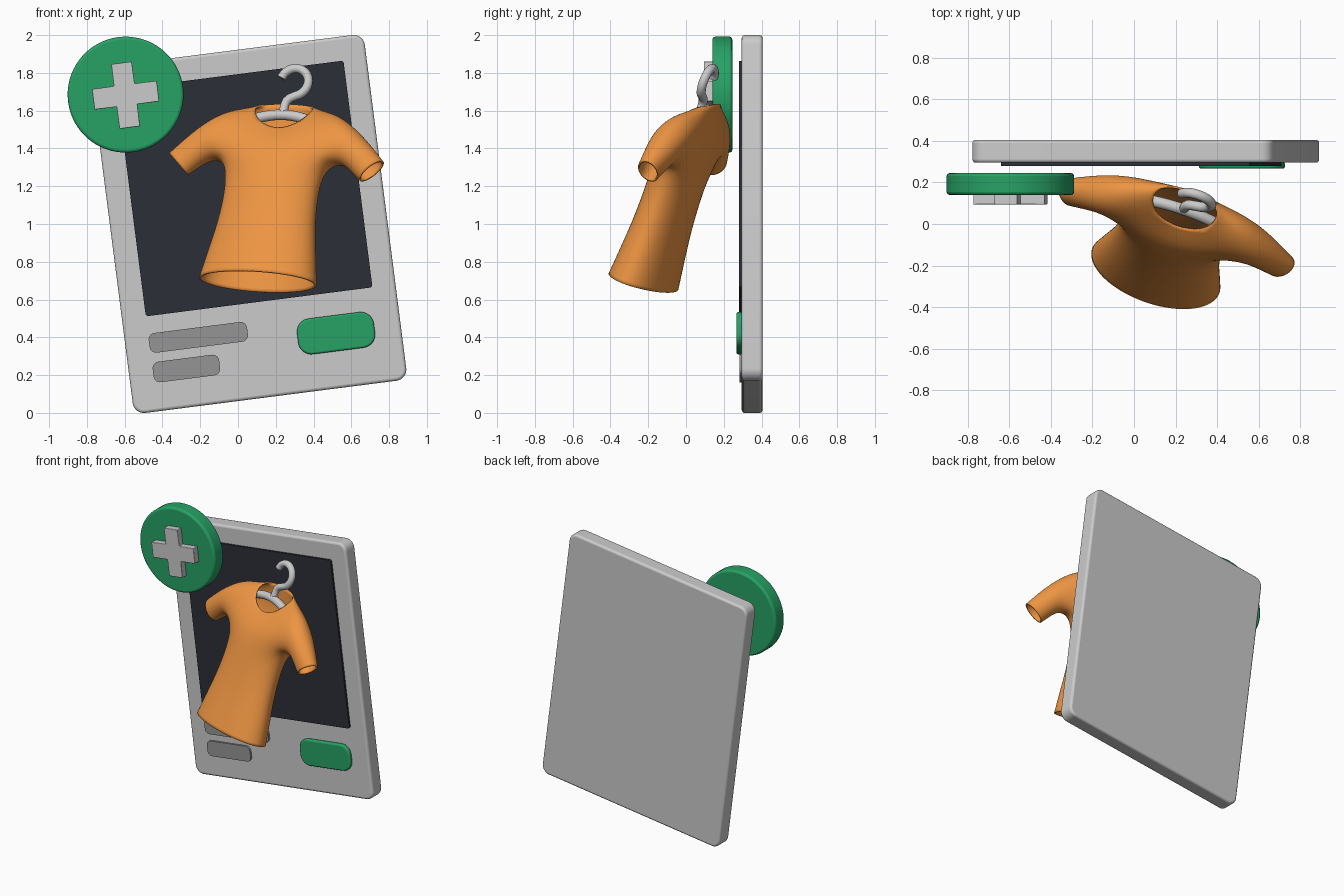
import bpy, bmesh
from math import sin, cos, pi, radians
from mathutils import Vector, Euler

if "Cube" in bpy.data.objects:
    bpy.data.objects.remove(bpy.data.objects["Cube"])

LEAN = radians(-7.3)   # roll of the card and everything on it


def material(name, rgb):
    m = bpy.data.materials.new(name)
    m.diffuse_color = (*rgb, 1)
    m.use_nodes = True
    m.node_tree.nodes["Principled BSDF"].inputs["Base Color"].default_value = m.diffuse_color
    return m


GREEN = material("green", (0.02, 0.36, 0.13))
ORANGE = material("orange", (0.85, 0.30, 0.055))
DARK = material("dark", (0.025, 0.028, 0.038))
GREY = material("mid_grey", (0.3, 0.3, 0.3))


def add(name, bm, mat=None):
    bmesh.ops.recalc_face_normals(bm, faces=bm.faces)
    me = bpy.data.meshes.new(name)
    bm.to_mesh(me)
    bm.free()
    ob = bpy.data.objects.new(name, me)
    bpy.context.collection.objects.link(ob)
    if mat:
        me.materials.append(mat)
    return ob


def smooth(ob, angle=35):
    bpy.ops.object.select_all(action='DESELECT')
    ob.select_set(True)
    bpy.context.view_layer.objects.active = ob
    bpy.ops.object.shade_smooth_by_angle(angle=radians(angle))


def slab(name, outline, centre, y0, y1, mat=None, bevel=0.0):
    """Extrude an x-z outline from y0 to y1, leaned with the card."""
    bm = bmesh.new()
    face = bm.faces.new([bm.verts.new((x, y0, z)) for x, z in outline])
    ext = bmesh.ops.extrude_face_region(bm, geom=[face])
    for v in ext["geom"]:
        if isinstance(v, bmesh.types.BMVert):
            v.co.y = y1
    ob = add(name, bm, mat)
    ob.location = (centre[0], 0, centre[1])
    ob.rotation_euler.y = LEAN
    if bevel:
        b = ob.modifiers.new("bevel", 'BEVEL')
        b.width, b.segments, b.limit_method = bevel, 3, 'ANGLE'
        b.angle_limit = radians(40)
    smooth(ob)
    return ob


def rounded(w, h, r, n=8):
    pts = []
    for q, (sx, sz) in enumerate([(1, 1), (-1, 1), (-1, -1), (1, -1)]):
        for i in range(n + 1):
            a = (q + i / n) * pi / 2
            pts.append((sx * (w / 2 - r) + r * cos(a), sz * (h / 2 - r) + r * sin(a)))
    return pts


# Card with screen, text bars and button
slab("card", rounded(1.46, 1.845, 0.06), (0.057, 1.0), 0.295, 0.405, bevel=0.015)
slab("screen", rounded(1.21, 1.21, 0.015), (0.035, 1.188), 0.28, 0.30, DARK)
slab("text_bar_long", rounded(0.525, 0.105, 0.035), (-0.21, 0.40), 0.282, 0.30, GREY)
slab("text_bar_short", rounded(0.355, 0.11, 0.035), (-0.273, 0.235), 0.282, 0.30, GREY)
slab("button", rounded(0.41, 0.19, 0.07), (0.519, 0.422), 0.267, 0.30, GREEN, 0.01)

# Round badge with plus sign
disc = [(0.307 * cos(i * pi / 32), 0.307 * sin(i * pi / 32)) for i in range(64)]
slab("badge", disc, (-0.595, 1.685), 0.14, 0.245, GREEN, 0.015)
L, W = 0.173, 0.055
arm = [(L, -W), (L, W), (W, W)]
plus = []
for q in range(4):
    c, s = round(cos(q * pi / 2)), round(sin(q * pi / 2))
    plus += [(x * c - z * s, x * s + z * c) for x, z in arm]
slab("plus_sign", plus, (-0.595, 1.682), 0.094, 0.15, bevel=0.004)

# Shirt frame: origin at hem centre, tilted and turned
SHIRT_POS = Vector((0.105, -0.225, 0.695))
SHIRT_ROT = Euler((radians(-20), radians(2), radians(-19)))

# Shirt half cage: columns run front centre -> side -> back centre
bm = bmesh.new()
V = lambda x, y, z: bm.verts.new((x, y, z))
rows = []
for z, a, b in [(0, .325, .17), (.15, .30, .155), (.30, .272, .142),
                (.45, .258, .136), (.58, .262, .135)]:
    row = []
    for i in range(7):
        t = -pi / 2 + i * pi / 6
        row.append(V(0 if i in (0, 6) else 1.045 * a * cos(t), 1.045 * b * sin(t), z))
    rows.append(row)
rows.append([V(*p) for p in [(0, -.135, .67), (.15, -.125, .67), (.265, -.09, .67), (.30, 0, .665),
                             (.265, .09, .67), (.15, .13, .69), (0, .135, .70)]])
for lo, hi in zip(rows, rows[1:]):
    for i in range(6):
        bm.faces.new((lo[i], lo[i + 1], hi[i + 1], hi[i]))
# chest, neckline and shoulder
base = rows[-1]
front = [base[:3],
         [V(0, -.115, .75), V(.15, -.115, .77), V(.29, -.105, .78)],
         [V(0, -.062, .83), V(.125, -.055, .885), V(.29, -.085, .90)]]
back = [[base[6], base[5], base[4]],
        [V(0, .13, .86), V(.15, .13, .85), V(.29, .115, .79)],
        [V(0, .075, 1.03), V(.125, .07, 1.02), V(.29, .095, .92)]]
neck, top = V(.175, 0, .99), V(.29, 0, .985)
for panel in (front, back):
    for lo, hi in zip(panel, panel[1:]):
        for i in range(2):
            bm.faces.new((lo[i], lo[i + 1], hi[i + 1], hi[i]))
    bm.faces.new((panel[2][1], panel[2][2], top, neck))
# sleeve: 8-sided rings given by lower point, upper point and depth
loop = [base[3], base[2], front[1][2], front[2][2], top, back[2][2], back[1][2], base[4]]
for lo, hi, k in [((.36, .68), (.405, .89), .095), ((.42, .64), (.51, .795), .08),
                  ((.482, .585), (.60, .70), .062)]:
    lo, hi = Vector(lo), Vector(hi)
    mid, half = (lo + hi) / 2, (hi - lo) / 2 * 1.08
    ring = []
    for i in range(8):
        p = mid - half * cos(i * pi / 4)
        ring.append(V(p.x, -1.08 * k * sin(i * pi / 4), p.y))
    for i in range(8):
        j = (i + 1) % 8
        bm.faces.new((loop[i], loop[j], ring[j], ring[i]))
    loop = ring
shirt = add("shirt", bm, ORANGE)
shirt.location, shirt.rotation_euler = SHIRT_POS, SHIRT_ROT
smooth(shirt, 180)
m = shirt.modifiers.new("mirror", 'MIRROR')
m.use_clip = True
s = shirt.modifiers.new("subdivision", 'SUBSURF')
s.levels = s.render_levels = 3
t = shirt.modifiers.new("cloth", 'SOLIDIFY')
t.thickness, t.offset = 0.01, -1


def tube(name, pts, r):
    cu = bpy.data.curves.new(name, 'CURVE')
    cu.dimensions, cu.bevel_depth, cu.bevel_resolution = '3D', r, 4
    cu.use_fill_caps = True
    sp = cu.splines.new('POLY')
    sp.points.add(len(pts) - 1)
    for p, (x, z) in zip(sp.points, pts):
        p.co = (x, 0, z, 1)
    ob = bpy.data.objects.new(name, cu)
    bpy.context.collection.objects.link(ob)
    ob.location, ob.rotation_euler = SHIRT_POS, SHIRT_ROT
    bpy.ops.object.select_all(action='DESELECT')
    ob.select_set(True)
    bpy.context.view_layer.objects.active = ob
    bpy.ops.object.convert(target='MESH')
    smooth(bpy.context.object, 50)


# Hanger: hook with stem, and the arched bar inside the shoulders
hook = [(.035 + .078 * cos(radians(a)), 1.125 + .078 * sin(radians(a)))
        for a in range(165, -80, -12)]
tube("hanger_hook", hook + [(.025, 1.035), (.007, 1.018), (0, .99), (0, .94)], 0.024)
tube("hanger_bar", [(x / 50, .94 - 1.2 * (x / 50) ** 2) for x in range(-13, 14)], 0.028)
